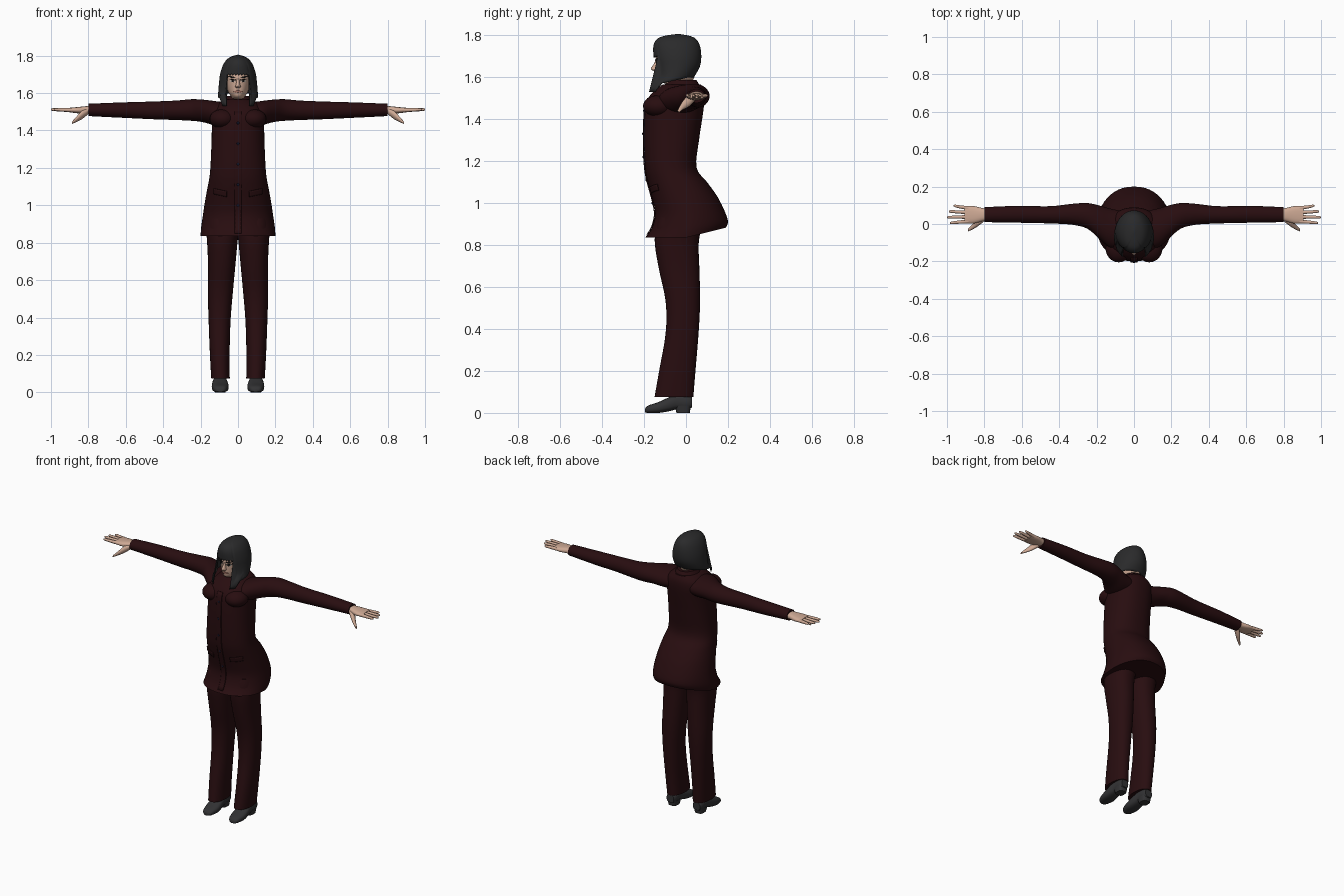
import bpy, bmesh, math

cube = bpy.data.objects.get("Cube")
if cube:
    bpy.data.objects.remove(cube, do_unlink=True)


def material(name, rgb):
    m = bpy.data.materials.new(name)
    m.use_nodes = True
    m.diffuse_color = (*rgb, 1)
    m.node_tree.nodes["Principled BSDF"].inputs["Base Color"].default_value = (*rgb, 1)
    return m


CLOTH = material("dark maroon cloth", (0.021, 0.004, 0.005))
HAIR = material("black hair", (0.023, 0.023, 0.024))
SHOE = material("black leather", (0.032, 0.032, 0.034))
SKIN = material("skin", (0.62, 0.40, 0.30))
LIP = material("lip", (0.36, 0.17, 0.13))
DARK = material("brow and iris", (0.008, 0.007, 0.007))
WHITE = material("eye white", (0.6, 0.56, 0.52))
NAVY = material("navy button", (0.006, 0.007, 0.02))


def finish(bm, name, mat, mirror=False, thick=0):
    bmesh.ops.recalc_face_normals(bm, faces=bm.faces)
    me = bpy.data.meshes.new(name)
    bm.to_mesh(me)
    bm.free()
    ob = bpy.data.objects.new(name, me)
    bpy.context.collection.objects.link(ob)
    me.materials.append(mat)
    if thick:
        mod = ob.modifiers.new("thickness", 'SOLIDIFY')
        mod.thickness = thick
        mod.offset = 0
    if mirror:
        ob.modifiers.new("mirror", 'MIRROR')
    bpy.ops.object.select_all(action='DESELECT')
    ob.select_set(True)
    bpy.context.view_layer.objects.active = ob
    bpy.ops.object.shade_smooth_by_angle(angle=math.radians(50))
    return ob


def smooth(rows, steps=4):
    """Smoothly resample sections (along, u0, u1, v0, v1, back power, tilt)."""
    rows = [tuple(r) + (1, 0)[len(r) - 5:] for r in rows]
    out = []
    for i in range(len(rows) - 1):
        a, b, c, d = rows[max(i - 1, 0)], rows[i], rows[i + 1], rows[min(i + 2, len(rows) - 1)]
        for s in range(steps):
            t = s / steps
            out.append([q + t / 2 * (r - p + t * (2 * p - 5 * q + 4 * r - s4 + t * (3 * (q - r) + s4 - p)))
                        for p, q, r, s4 in zip(a, b, c, d)])
    return out + [list(rows[-1])]


def spow(v, p):
    return math.copysign(abs(v) ** p, v)


def loft(name, mat, rows, axis='z', n=32, sq=1.0, mirror=False, steps=4):
    bm = bmesh.new()
    rings = []
    for w, u0, u1, v0, v1, pb, tilt in smooth(rows, steps):
        ring = []
        for i in range(n):
            a = 2 * math.pi * i / n
            c, s = spow(math.cos(a), sq), spow(math.sin(a), sq)
            if s > 0:
                s = s ** pb
            u = (u0 + u1) / 2 + (u1 - u0) / 2 * c
            v = (v0 + v1) / 2 + (v1 - v0) / 2 * s
            z = w + tilt * max(0, v * 5)
            ring.append(bm.verts.new({'z': (u, v, z), 'x': (w, v, u), 'y': (u, w, v)}[axis]))
        rings.append(ring)
    for r, q in zip(rings, rings[1:]):
        for i in range(n):
            bm.faces.new((r[i], r[i - 1], q[i - 1], q[i]))
    bm.faces.new(rings[0])
    bm.faces.new(rings[-1])
    return finish(bm, name, mat, mirror)


def sample(table, z):
    table = sorted(table)
    for a, b in zip(table, table[1:]):
        if z <= b[0]:
            t = max(0, (z - a[0]) / max(b[0] - a[0], 1e-6))
            return [p + t * (q - p) for p, q in zip(a, b)]
    return table[-1]


def patch(name, mat, rows, sq, x0, x1, z0, z1, lift, lens=False, slope=0, mirror=True):
    """Thin plate following the front of a lofted body."""
    table, bm, nx, nz = smooth(rows), bmesh.new(), 10, 4 if z1 - z0 < 0.2 else 30
    grid = []
    for i in range(nx + 1):
        f = i / nx
        x = x0 + (x1 - x0) * f
        h = (0.15 + 0.85 * math.sin(math.pi * f)) if lens else 1
        col = []
        for j in range(nz + 1):
            z = (z0 + z1) / 2 + (z1 - z0) * (j / nz - 0.5) * h + slope * f
            _, u0, u1, v0, v1, _, _ = sample(table, z)
            k = min(1, abs(x) / u1)
            y = (v0 + v1) / 2 - (v1 - v0) / 2 * (1 - k ** (2 / sq)) ** (sq / 2)
            col.append(bm.verts.new((x, y - lift, z)))
        grid.append(col)
    for a, b in zip(grid, grid[1:]):
        for j in range(nz):
            bm.faces.new((a[j], b[j], b[j + 1], a[j + 1]))
    return finish(bm, name, mat, mirror, 0.005)


def ball(name, mat, loc, size, mirror=False):
    bm = bmesh.new()
    bmesh.ops.create_uvsphere(bm, u_segments=24, v_segments=14, radius=1)
    bmesh.ops.scale(bm, vec=size, verts=bm.verts)
    bmesh.ops.translate(bm, vec=loc, verts=bm.verts)
    return finish(bm, name, mat, mirror)


# Jacket body, flared at the hips with a lifted back hem
JACKET = [(0.835, -.20, .20, -.195, .19, 1.4, .05), (0.88, -.197, .197, -.163, .20, 1.4, .03),
          (0.95, -.187, .187, -.147, .187, 1.3, .005), (1.03, -.175, .175, -.163, .15, 1.15, 0),
          (1.10, -.162, .162, -.182, .10), (1.17, -.15, .15, -.195, .05), (1.30, -.143, .143, -.20, .062),
          (1.42, -.14, .14, -.197, .08), (1.49, -.143, .143, -.185, .088), (1.535, -.12, .12, -.15, .085),
          (1.565, -.075, .075, -.11, .07)]
loft("jacket_body", CLOTH, JACKET, n=48, sq=0.88)
ball("jacket_chest", CLOTH, (0.082, -0.13, 1.462), (0.07, 0.075, 0.052), True)
patch("jacket_placket", CLOTH, JACKET, 0.88, -0.018, 0.018, 0.85, 1.5, 0.003, mirror=False)
patch("jacket_pocket_flap", CLOTH, JACKET, 0.88, 0.06, 0.13, 1.045, 1.075, 0.004, slope=0.015)
for i in range(5):
    z = 1.0 + 0.11 * i
    y = sample(smooth(JACKET), z)[3]
    ball(f"jacket_button_{i + 1}", NAVY, (0, y - 0.006, z), (0.007, 0.003, 0.007))
loft("jacket_collar", CLOTH, [(1.53, -.10, .10, -.13, .075), (1.56, -.075, .075, -.105, .065),
                              (1.585, -.06, .06, -.085, .05)])

# Sleeves running out along x
loft("sleeve", CLOTH, [(0.07, 1.43, 1.55, -.13, .07), (0.13, 1.43, 1.558, -.125, .083),
                       (0.19, 1.445, 1.565, -.075, .10), (0.25, 1.452, 1.567, -.025, .112),
                       (0.33, 1.456, 1.56, -.004, .108), (0.45, 1.46, 1.555, .003, .095),
                       (0.62, 1.468, 1.55, .007, .097), (0.80, 1.477, 1.543, .01, .09)],
     axis='x', mirror=True)

# Hands: palm, four fingers and a thumb
loft("palm", SKIN, [(0.77, 1.488, 1.532, .022, .08), (0.81, 1.49, 1.53, .015, .085),
                    (0.86, 1.492, 1.525, .002, .096), (0.905, 1.498, 1.521, .004, .096)],
     axis='x', n=20, sq=0.8, mirror=True)
for name, y0, y1, tip in (("index", .014, .006, .985), ("middle", .038, .036, 1.0),
                          ("ring", .062, .067, .99), ("little", .085, .097, .965)):
    mid = (0.89 + tip) / 2
    loft(name + "_finger", SKIN, [(0.885, 1.498, 1.52, y0 - .011, y0 + .011),
                                  (mid, 1.501, 1.52, (y0 + y1) / 2 - .009, (y0 + y1) / 2 + .009),
                                  (tip - .008, 1.505, 1.519, y1 - .007, y1 + .007),
                                  (tip, 1.51, 1.515, y1 - .002, y1 + .002)],
         axis='x', n=10, mirror=True, steps=2)
loft("thumb", SKIN, [(0.80, 1.488, 1.52, .015, .05), (0.835, 1.46, 1.505, -.012, .03),
                     (0.865, 1.445, 1.472, -.03, -.004), (0.888, 1.434, 1.447, -.04, -.025)],
     axis='x', n=12, mirror=True, steps=3)

# Trousers
loft("trouser_leg", CLOTH, [(0.075, .044, .143, -.15, .035), (0.20, .045, .15, -.128, .045),
                            (0.38, .04, .157, -.097, .06), (0.53, .028, .161, -.097, .067),
                            (0.68, .014, .16, -.128, .064), (0.80, .003, .165, -.148, .06),
                            (0.87, -.005, .17, -.145, .07), (0.93, -.005, .165, -.13, .08)],
     sq=0.9, mirror=True)

# Shoes: low arch with a separate heel block
loft("shoe", SHOE, [(-.195, .078, .112, .002, .02), (-.18, .062, .128, 0, .035), (-.13, .05, .14, 0, .052),
                    (-.08, .054, .138, .008, .075), (-.04, .06, .132, .018, .09), (.005, .062, .13, .018, .085),
                    (.028, .07, .122, .025, .075)], axis='y', n=20, sq=0.75, mirror=True)
loft("shoe_heel", SHOE, [(0, .068, .124, -.045, .018), (.035, .062, .13, -.055, .024)],
     n=20, sq=0.6, mirror=True, steps=1)

# Head, neck and face details
HEAD = [(1.52, -.045, .045, -.07, .03), (1.56, -.043, .043, -.08, .03), (1.578, -.036, .036, -.128, .03),
        (1.60, -.05, .05, -.139, .04), (1.63, -.06, .06, -.141, .045), (1.66, -.066, .066, -.142, .05),
        (1.70, -.07, .07, -.142, .05), (1.76, -.055, .055, -.11, .04)]
loft("head", SKIN, HEAD, sq=0.95)
loft("nose", SKIN, [(1.628, -.012, .012, -.148, -.12), (1.634, -.015, .015, -.164, -.12),
                    (1.642, -.012, .012, -.167, -.12), (1.665, -.008, .008, -.152, -.12),
                    (1.685, -.007, .007, -.144, -.12)], n=16)
patch("eye", WHITE, HEAD, 0.95, 0.014, 0.042, 1.659, 1.670, 0.001, lens=True)
patch("iris", DARK, HEAD, 0.95, 0.022, 0.034, 1.659, 1.671, 0.003, lens=True)
patch("eyelid", DARK, HEAD, 0.95, 0.012, 0.046, 1.668, 1.673, 0.002, lens=True, slope=0.002)
patch("eyebrow", DARK, HEAD, 0.95, 0.010, 0.052, 1.676, 1.684, 0.002, lens=True, slope=0.010)
patch("lips", LIP, HEAD, 0.95, -0.023, 0.023, 1.602, 1.616, 0.002, lens=True, mirror=False)


# Bobbed hair with a jagged fringe and longer points beside the face
def hair_edge(deg, i):
    if deg < 41:
        return 1.694 + 0.009 * (i % 2)
    if deg < 66:
        return 1.53
    return 1.57 + 0.03 * min(1, (deg - 66) / 70)


HAIR_SHAPE = smooth([(1.53, -.09, .09, -.20, .0), (1.565, -.103, .103, -.185, .015),
                     (1.60, -.103, .103, -.145, .035), (1.65, -.099, .099, -.145, .063),
                     (1.70, -.093, .093, -.152, .07), (1.75, -.077, .077, -.152, .063),
                     (1.78, -.055, .055, -.135, .045), (1.794, -.03, .03, -.10, .015),
                     (1.802, -.003, .003, -.045, -.03)])
bm = bmesh.new()
columns, steps = 72, 24
grid = []
for i in range(columns):
    deg = (i + 0.5) * 360 / columns
    low = hair_edge(min(deg, 360 - deg), i)
    col = []
    for j in range(steps + 1):
        z = 1.802 - (1.802 - low) * (j / steps) ** 1.6
        _, u0, u1, v0, v1, _, _ = sample(HAIR_SHAPE, z)
        a = math.radians(deg)
        col.append(bm.verts.new((u1 * math.sin(a), (v0 + v1) / 2 - (v1 - v0) / 2 * math.cos(a), z)))
    grid.append(col)
for i in range(columns):
    a, b = grid[i - 1], grid[i]
    for j in range(steps):
        bm.faces.new((a[j], a[j + 1], b[j + 1], b[j]))
bm.faces.new([c[0] for c in grid])
finish(bm, "hair", HAIR, thick=0.006)
